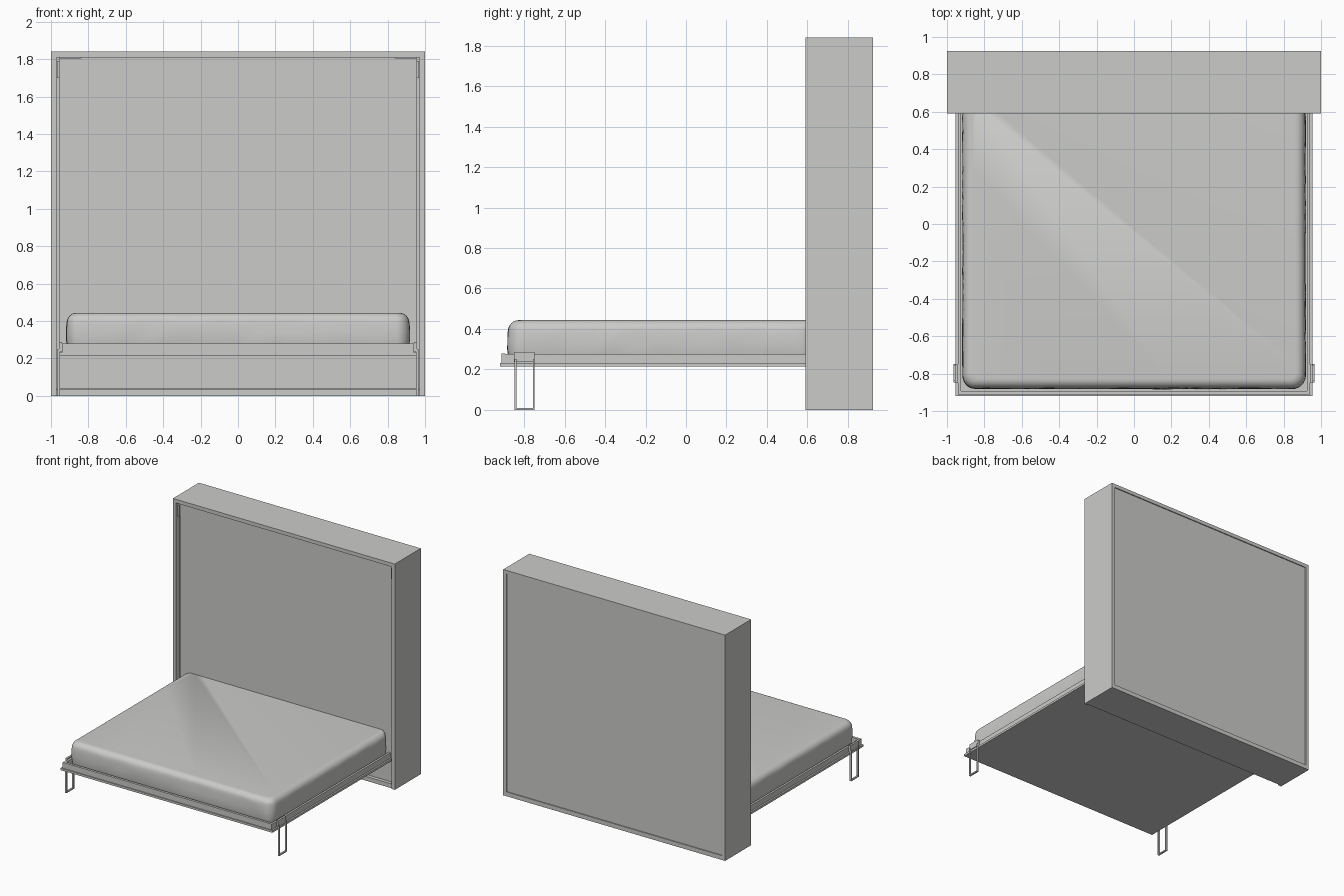
import bpy, bmesh, math
from mathutils import Vector, noise

if "Cube" in bpy.data.objects:
    bpy.data.objects.remove(bpy.data.objects["Cube"], do_unlink=True)

grey = bpy.data.materials.new("light_grey")
grey.use_nodes = True
grey.diffuse_color = (0.6, 0.6, 0.59, 1)
grey.node_tree.nodes["Principled BSDF"].inputs["Base Color"].default_value = (0.6, 0.6, 0.59, 1)


def finish(name, bm):
    bmesh.ops.recalc_face_normals(bm, faces=bm.faces)
    mesh = bpy.data.meshes.new(name)
    bm.to_mesh(mesh)
    bm.free()
    mesh.materials.append(grey)
    obj = bpy.data.objects.new(name, mesh)
    bpy.context.collection.objects.link(obj)
    return obj


def box(name, x, y, z):
    """Box from (min, max) pairs."""
    bm = bmesh.new()
    bmesh.ops.create_cube(bm, size=1)
    for v in bm.verts:
        v.co = [lo + (c + 0.5) * (hi - lo) for c, (lo, hi) in zip(v.co, (x, y, z))]
    return finish(name, bm)


def pair(name, x, y, z):
    """The same box on the left and right."""
    box("left_" + name, x, y, z)
    box("right_" + name, (-x[1], -x[0]), y, z)


# Cabinet
FRONT, BACK, TOP = 0.59, 0.925, 1.84
pair("cabinet_side", (0.97, 1.0), (FRONT, BACK), (0, TOP))
box("cabinet_top", (-0.97, 0.97), (FRONT, BACK), (1.81, TOP))
box("cabinet_base", (-0.97, 0.97), (FRONT + 0.01, BACK), (0, 0.035))
box("inner_panel", (-0.955, 0.955), (0.62, 0.9), (0.04, 1.805))
box("back_panel", (-0.97, 0.97), (0.9, BACK - 0.008), (0.035, 1.81))
pair("groove_filler", (0.955, 0.97), (0.635, 0.9), (0.035, 1.81))
pair("panel_catch", (0.955, 0.968), (0.605, 0.635), (1.7, 1.79))
box("top_trim", (-0.84, 0.84), (0.612, 0.62), (1.8, 1.81))

# Bed tray
box("bed_panel", (-0.955, 0.955), (-0.92, 0.62), (0.215, 0.232))
pair("bed_rail", (0.925, 0.942), (-0.9, 0.62), (0.232, 0.277))
box("foot_rail", (-0.942, 0.942), (-0.912, -0.892), (0.232, 0.279))

# Folding legs
pair("leg_bracket", (0.942, 0.958), (-0.85, -0.75), (0.236, 0.287))
for y in (-0.847, -0.757):
    pair("leg_bar", (0.952, 0.966), (y, y + 0.009), (0.005, 0.25))
pair("leg_foot", (0.952, 0.966), (-0.847, -0.748), (0.0, 0.01))


# Mattress from stacked rounded outlines
def outline(half_x, y0, y1, r, per_side=36, per_corner=8):
    half_y, mid = (y1 - y0) / 2, (y0 + y1) / 2
    pts = []
    for k, (sx, sy) in enumerate(((1, 1), (-1, 1), (-1, -1), (1, -1))):
        c = Vector((sx * (half_x - r), sy * (half_y - r) + mid, 0))
        for i in range(per_corner + 1):
            a = (k + i / per_corner) * math.pi / 2
            pts.append(c + r * Vector((math.cos(a), math.sin(a), 0)))
        nx, ny = ((-1, 1), (-1, -1), (1, -1), (1, 1))[k]
        c2 = Vector((nx * (half_x - r), ny * (half_y - r) + mid, 0))
        a = (k + 1) * math.pi / 2
        end = c2 + r * Vector((math.cos(a), math.sin(a), 0))
        start = pts[-1].copy()
        pts += [start.lerp(end, i / per_side) for i in range(1, per_side)]
    return pts


bm = bmesh.new()
levels = [(0.012, 0.232), (0.006, 0.26), (0, 0.3), (0, 0.34), (0.002, 0.38)]
R = 0.05
for i in range(1, 9):
    a = i / 8 * math.pi / 2
    levels.append((0.004 + R * (1 - math.cos(a)), 0.393 + R * math.sin(a)))
rings = []
for inset, z in levels:
    ring = []
    for p in outline(0.918 - inset, -0.882 + inset, 0.64, 0.07 - inset * 0.6):
        p.z = z
        side = Vector((p.x, p.y, 0)).normalized()
        wrinkle = noise.noise(p * 9) * 0.004 * min(1, max(0, (0.44 - z) / 0.05))
        ring.append(bm.verts.new(p + side * wrinkle))
    rings.append(ring)
for low, high in zip(rings, rings[1:]):
    for i in range(len(low)):
        j = (i + 1) % len(low)
        bm.faces.new((low[i], low[j], high[j], high[i]))
bm.faces.new(rings[0])
bm.faces.new(rings[-1])
mattress = finish("mattress", bm)
bpy.ops.object.select_all(action="DESELECT")
mattress.select_set(True)
bpy.context.view_layer.objects.active = mattress
bpy.ops.object.shade_smooth_by_angle(angle=math.radians(40))
